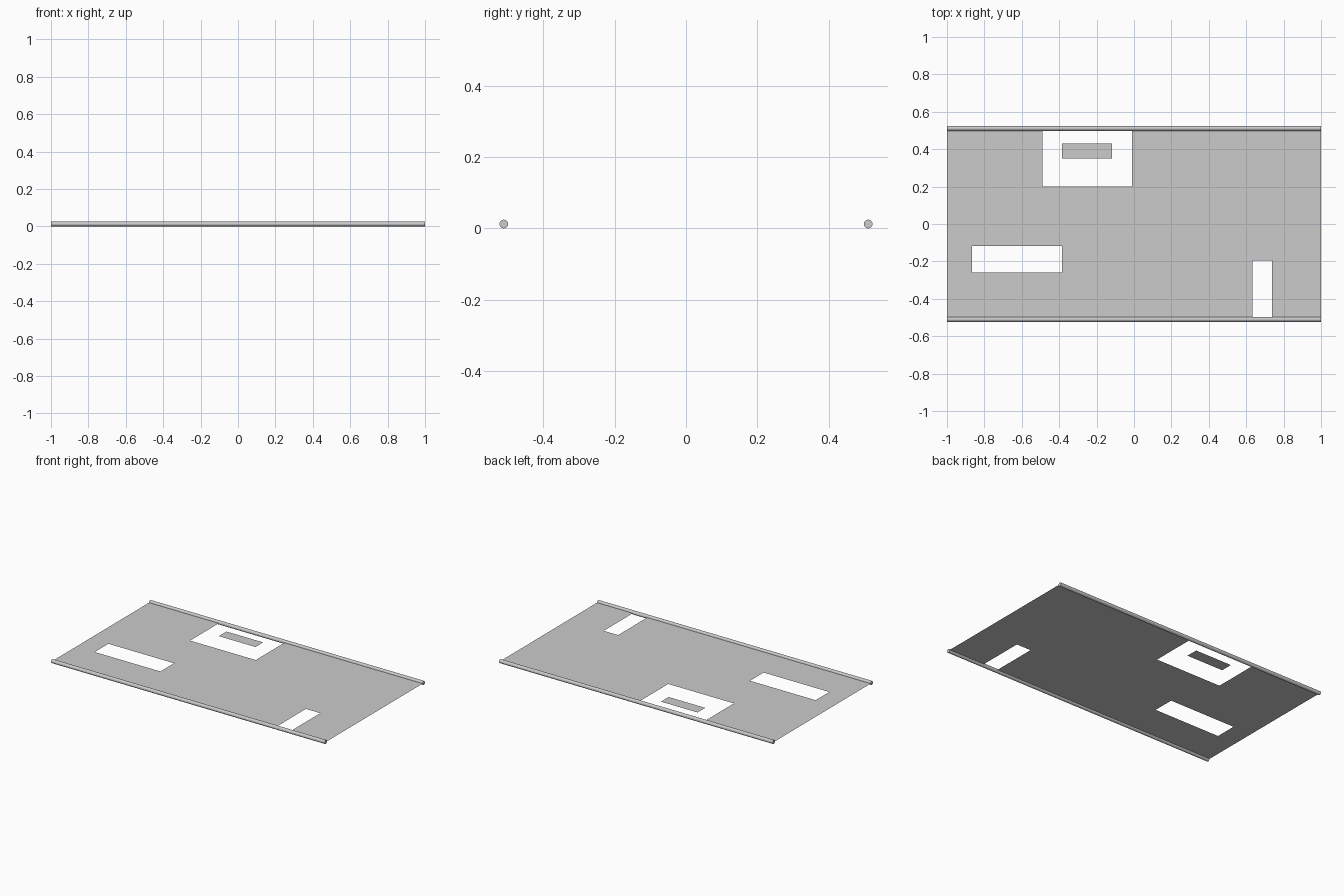
import bpy, bmesh, math
from mathutils import Matrix

if "Cube" in bpy.data.objects:
    bpy.data.objects.remove(bpy.data.objects["Cube"])

R = 0.0125       # rail radius
SHEET_Z = 0.0125   # height of the sheet

def finish(name, bm):
    mesh = bpy.data.meshes.new(name)
    bm.to_mesh(mesh)
    bm.free()
    obj = bpy.data.objects.new(name, mesh)
    bpy.context.collection.objects.link(obj)
    return obj

# Thin sheet: a grid split at the opening edges, with opening cells left out
holes = [(-0.49, -0.01, 0.20, 0.50),
         (-0.865, -0.385, -0.26, -0.118),
         (0.633, 0.738, -0.50, -0.195)]
island = (-0.385, -0.118, 0.35, 0.43)

def inside(x, y, r):
    return r[0] < x < r[1] and r[2] < y < r[3]

rects = holes + [island]
xs = sorted({-1.0, 1.0} | {v for r in rects for v in r[:2]})
ys = sorted({-0.5, 0.5} | {v for r in rects for v in r[2:]})
bm = bmesh.new()
grid = [[bm.verts.new((x, y, SHEET_Z)) for y in ys] for x in xs]
for i in range(len(xs) - 1):
    for j in range(len(ys) - 1):
        cx, cy = (xs[i] + xs[i + 1]) / 2, (ys[j] + ys[j + 1]) / 2
        if any(inside(cx, cy, h) for h in holes) and not inside(cx, cy, island):
            continue
        bm.faces.new((grid[i][j], grid[i + 1][j], grid[i + 1][j + 1], grid[i][j + 1]))
bmesh.ops.delete(bm, geom=[v for v in bm.verts if not v.link_faces], context='VERTS')
finish("sheet", bm)

# Round rails along both long edges
for name, side in (("front_rail", -1), ("back_rail", 1)):
    bm = bmesh.new()
    turn = Matrix.Translation((0, side * 0.511, R)) @ Matrix.Rotation(math.pi / 2, 4, 'Y')
    bmesh.ops.create_cone(bm, cap_ends=True, segments=12, radius1=R, radius2=R,
                          depth=2.0, matrix=turn)
    finish(name, bm)
